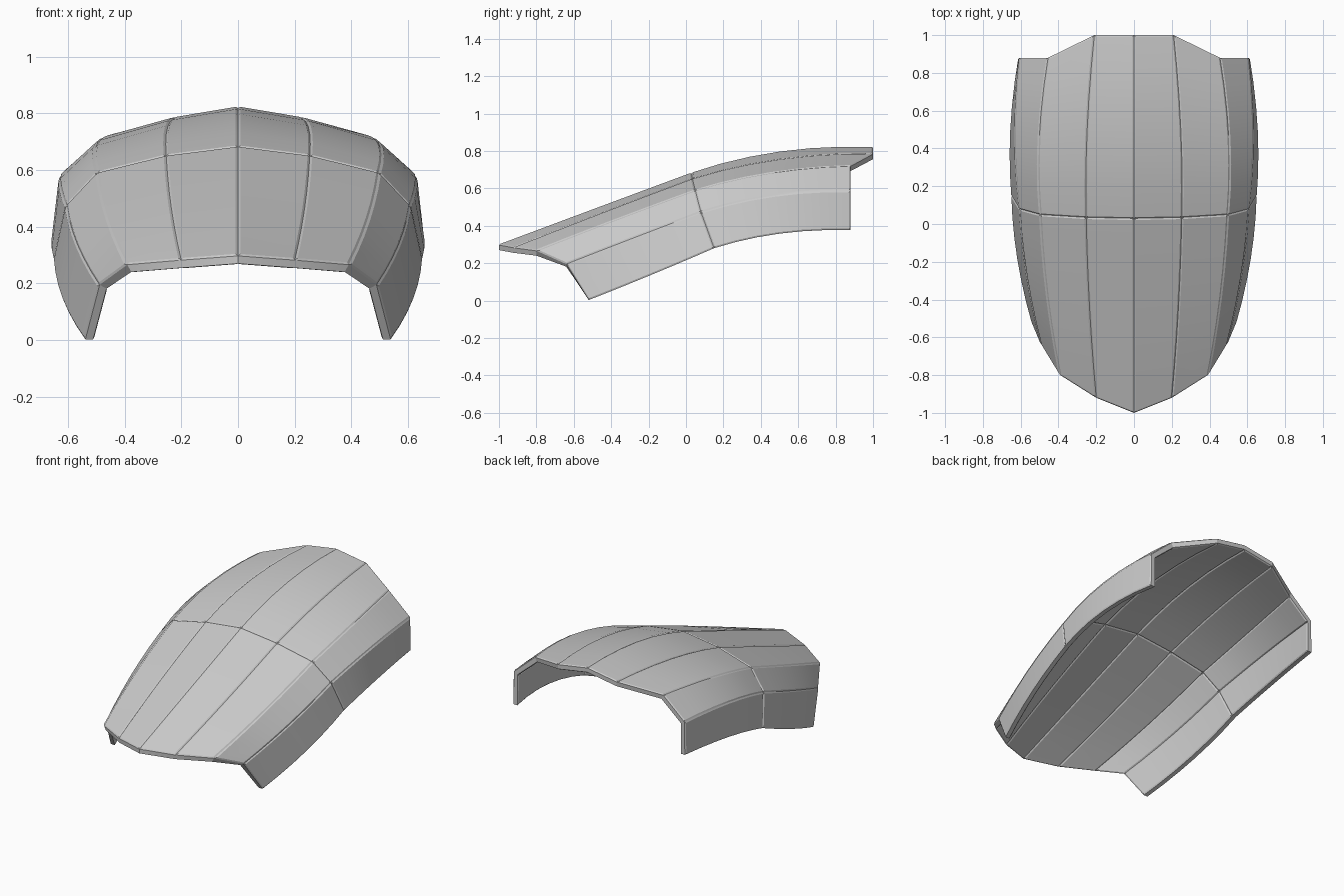
import bpy, bmesh
from math import radians
from mathutils import Vector

if "Cube" in bpy.data.objects:
    bpy.data.objects.remove(bpy.data.objects["Cube"])

# lengthwise seams of the right half: front tip, front quarter, middle, rear quarter, rear tip
SEAMS = [
    [(0, -1, .297), (0, -.49, .487), (0, .03, .68), (0, .5, .793), (0, 1, .817)],
    [(.20, -.92, .282), (.235, -.45, .465), (.253, .035, .648), (.248, .5, .752), (.21, 1, .783)],
    [(.39, -.80, .266), (.457, -.39, .425), (.495, .05, .588), (.502, .45, .68), (.455, .88, .718)],
    [(.488, -.64, .195), (.565, -.28, .335), (.604, .08, .472), (.628, .47, .562), (.604, .88, .587)],
    [(.538, -.52, .003), (.615, -.18, .14), (.646, .15, .28), (.651, .5, .358), (.608, .88, .377)],
]
# direction from outer skin to inner skin at each seam
INWARD = [(0, 0, -1), (-.12, 0, -1), (-.5, 0, -.95), (-.9, 0, -.5), (-1, 0, 0)]
THICK, STEPS = .027, 6
SEAM_HALF, SEAM_DEPTH = .008, .005


def quad(a, b, c, t):
    """Smooth curve through three points."""
    a, b, c = Vector(a), Vector(b), Vector(c)
    return a * (2*t - 1)*(t - 1) + b * 4*t*(1 - t) + c * t*(2*t - 1)


def seam_points(p):
    front = [quad(*p[:3], i / STEPS) for i in range(STEPS)]
    return front + [quad(*p[2:], i / STEPS) for i in range(STEPS + 1)]


def mirror(v):
    return Vector((-v[0], v[1], v[2]))


half = [(seam_points(p), Vector(d)) for p, d in zip(SEAMS, INWARD)]
lines = [([mirror(v) for v in pts], mirror(d)) for pts, d in half[:0:-1]] + half

# outer and inner skins, with the faces grouped into panels
bm = bmesh.new()
outer = [[bm.verts.new(v) for v in pts] for pts, d in lines]
inner = [[bm.verts.new(v + d * THICK) for v in pts] for pts, d in lines]
cols, rows = len(lines), 2 * STEPS + 1
panels = []
for grid, flip in ((outer, False), (inner, True)):
    for i in range(cols - 1):
        for start in (0, STEPS):
            panel = []
            for j in range(start, start + STEPS):
                q = [grid[i][j], grid[i+1][j], grid[i+1][j+1], grid[i][j+1]]
                panel.append(bm.faces.new(q[::-1] if flip else q))
            panels.append(panel)

# rim joining both skins
rim = [(i, 0) for i in range(cols)] + [(cols-1, j) for j in range(1, rows)]
rim += [(i, rows-1) for i in range(cols-2, -1, -1)] + [(0, j) for j in range(rows-2, 0, -1)]
for (a, b), (c, d) in zip(rim, rim[1:] + rim[:1]):
    bm.faces.new([outer[a][b], inner[a][b], inner[c][d], outer[c][d]])
bmesh.ops.recalc_face_normals(bm, faces=bm.faces)

# raise every panel, leaving narrow recessed seams between them
for panel in panels:
    bmesh.ops.inset_region(bm, faces=panel, thickness=SEAM_HALF, depth=SEAM_DEPTH,
                           use_even_offset=True, use_boundary=True)

mesh = bpy.data.meshes.new("panelled_shell")
bm.to_mesh(mesh)
bm.free()
shell = bpy.data.objects.new("panelled_shell", mesh)
bpy.context.collection.objects.link(shell)
bpy.context.view_layer.objects.active = shell
shell.select_set(True)
bpy.ops.object.shade_smooth_by_angle(angle=radians(20))
